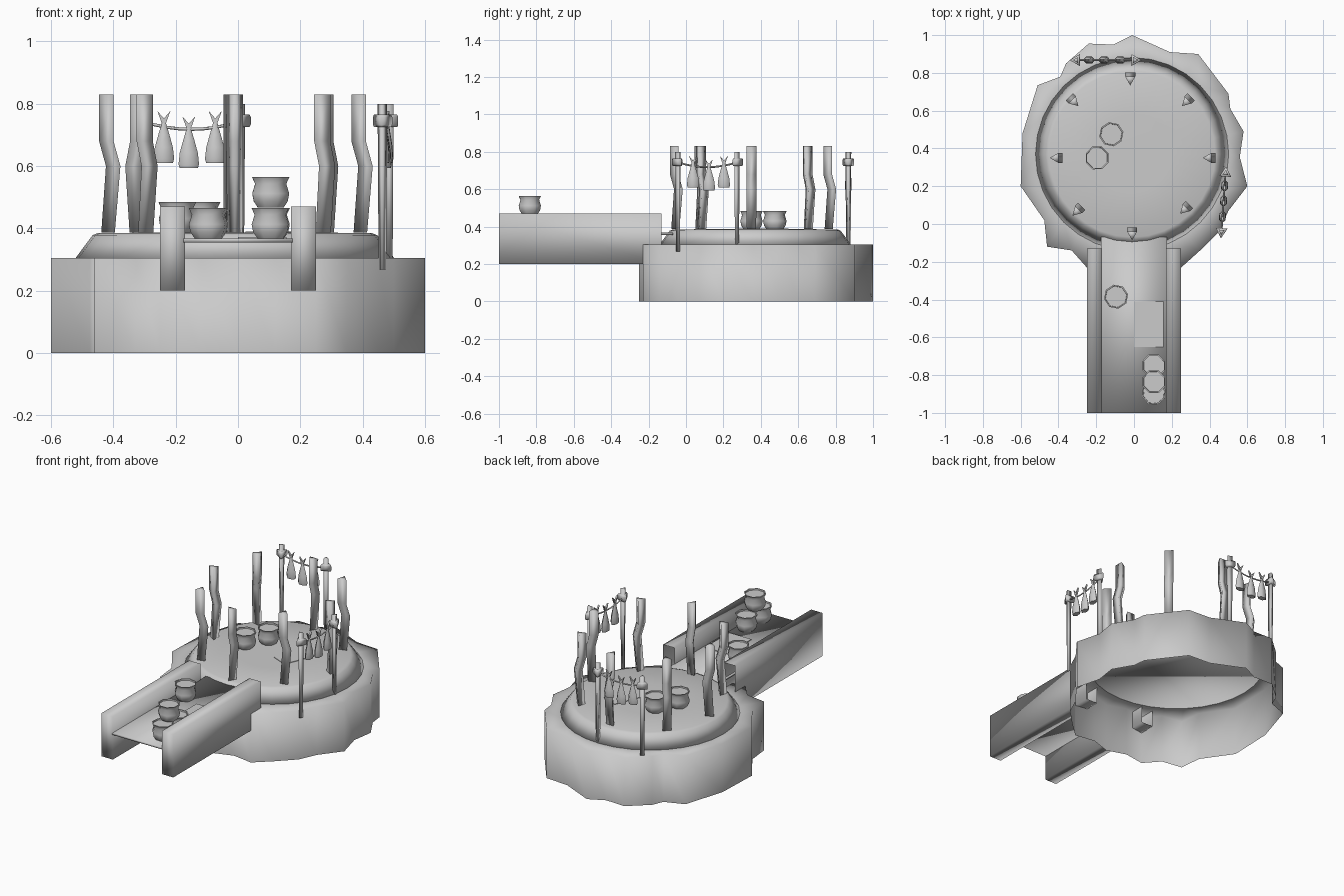
import bpy, bmesh
from math import sin, cos, pi, radians
from mathutils import Matrix, Vector

if "Cube" in bpy.data.objects:
    bpy.data.objects.remove(bpy.data.objects["Cube"])


def finish(name, bm, smooth=180, matrix=None):
    if matrix:
        bm.transform(matrix)
    bmesh.ops.recalc_face_normals(bm, faces=bm.faces)
    me = bpy.data.meshes.new(name)
    bm.to_mesh(me)
    bm.free()
    ob = bpy.data.objects.new(name, me)
    bpy.context.collection.objects.link(ob)
    bpy.ops.object.select_all(action='DESELECT')
    ob.select_set(True)
    bpy.context.view_layer.objects.active = ob
    bpy.ops.object.shade_smooth_by_angle(angle=radians(smooth))
    return ob


def loft(bm, rings, cap_start=True, cap_end=True):
    """Skin a list of equal-length point rings."""
    vs = [[bm.verts.new(p) for p in r] for r in rings]
    n = len(vs[0])
    for a, b in zip(vs, vs[1:]):
        for i in range(n):
            j = (i + 1) % n
            bm.faces.new((a[i], a[j], b[j], b[i]))
    if cap_start:
        bm.faces.new(vs[0][::-1])
    if cap_end:
        bm.faces.new(vs[-1])
    return vs


def ring(n, r, z, x=0, y=0, ry=None, turn=0):
    ry = r if ry is None else ry
    return [Vector((x + r * cos(turn + 2 * pi * i / n), y + ry * sin(turn + 2 * pi * i / n), z))
            for i in range(n)]


def box(name, lo, hi, turn=0, smooth=180, open_back=False):
    bm = bmesh.new()
    bmesh.ops.create_cube(bm, size=1)
    if open_back:
        bm.normal_update()
        bmesh.ops.delete(bm, geom=[f for f in bm.faces if f.normal.y > .9], context='FACES_ONLY')
    size = [h - l for l, h in zip(lo, hi)]
    mid = [(h + l) / 2 for l, h in zip(lo, hi)]
    return finish(name, bm, smooth, Matrix.Translation(mid) @ Matrix.Rotation(turn, 4, 'Z')
                  @ Matrix.Diagonal((*size, 1)))


# Base: rippled rock wall, open underneath, with a ledge around the mound
outline = [(-.01, 1), (.19, .91), (.34, .90), (.50, .69), (.51, .61), (.58, .49), (.56, .355),
           (.6, .2), (.5, .07), (.45, -.04), (.35, -.14), (.25, -.23), (.12, -.21), (0, -.25),
           (-.12, -.21), (-.25, -.23), (-.33, -.14), (-.46, -.12), (-.475, .02), (-.6, .2),
           (-.59, .48), (-.51, .735), (-.39, .78), (-.36, .85), (-.24, .955), (-.11, .95)]
bm = bmesh.new()
wall = loft(bm, [[(x, y, z) for x, y in outline] for z in (0, .305)], False, False)
inner = [bm.verts.new(p) for p in ring(32, .51, .305, -.01, .37)]
rim = [bm.edges.new((inner[i - 1], inner[i])) for i in range(32)]
rim += [bm.edges.get((wall[1][i - 1], wall[1][i])) for i in range(len(outline))]
bmesh.ops.triangle_fill(bm, edges=rim, use_beauty=True)
finish('island_base', bm)

# Low mound, closed underneath
bm = bmesh.new()
loft(bm, [ring(32, r, z, -.01, .37) for r, z in
          ((.512, .304), (.457, .378), (.44, .385), (.2, .387))])
finish('mound', bm)

# Entrance walkway; the wall ends inside the base are open
box('walkway_floor', (-.175, -1, .355), (.175, -.07, .368))
for side in (-1, 1):
    xs = sorted((side * .17, side * .25))
    box('walkway_wall', (xs[0], -1, .2), (xs[1], -.13, .47), open_back=True)

# Thin mats
box('walkway_mat', (0, -.65, .366), (.155, -.41, .372), smooth=30)
box('mound_mat', (.065, .295, .386), (.175, .535, .390), radians(-22), 30)

# Crooked three-sided posts around the mound
for x, y, deg in ((.4, .35, 0), (.28, .65, 45), (-.02, .77, 90), (-.32, .65, 135),
                  (-.41, .35, 0), (-.30, .07, 45), (-.01, -.05, 90), (.27, .08, 45)):
    bm = bmesh.new()
    loft(bm, [ring(3, r, z, d, turn=pi) for z, d, r in
              ((.386, .0, .029), (.6, .017, .031), (.68, -.005, .031), (.83, -.005, .031))])
    finish('crooked_post', bm, matrix=Matrix.Translation((x, y, 0)) @ Matrix.Rotation(radians(deg), 4, 'Z'))


# Clay pots
def pot(x, y, z, turn=.2):
    bm = bmesh.new()
    loft(bm, [ring(8, r, z + h, x, y, turn=turn) for r, h in
              ((.045, 0), (.059, .02), (.064, .045), (.054, .076), (.065, .098), (.058, .098), (.057, .09))])
    finish('clay_pot', bm, 55)


for p in ((-.12, .475, .386), (-.195, .35, .386, .4), (-.095, -.385, .368), (.105, -.75, .368, .4),
          (.105, -.895, .368, .3), (.105, -.835, .467, .4)):
    pot(*p)


# Drying racks: two poles, a sagging rope and three hanging fish, built along local +x
def rack(x, y, deg):
    m = Matrix.Translation((x, y, 0)) @ Matrix.Rotation(radians(deg), 4, 'Z')
    span = .31
    for px, turn in ((0, pi), (span, 0)):
        bm = bmesh.new()
        loft(bm, [ring(3, .014, .268, px, turn=turn), ring(3, .018, .8, px, turn=turn)])
        finish('rack_pole', bm, matrix=m)
        bm = bmesh.new()
        loft(bm, [ring(3, r, z, px, turn=turn) for r, z in
                  ((.032, .725), (.036, .733), (.036, .757), (.032, .765))])
        finish('rope_knot', bm, matrix=m)
    bm = bmesh.new()
    rings = []
    for i in range(9):
        t = i / 8
        z = .743 - .1 * t * (1 - t)
        rings.append([Vector((span * t, .005 * cos(a), z + .005 * sin(a)))
                      for a in (0, pi / 2, pi, 3 * pi / 2)])
    loft(bm, rings)
    finish('rack_rope', bm, matrix=m)
    for fx, drop in ((.078, 0), (.163, .017), (.243, 0)):
        bm = bmesh.new()
        # body, head down
        loft(bm, [ring(6, r, z - drop, fx, ry=r * .62) for r, z in
                  ((.029, .61), (.033, .623), (.029, .66), (.018, .70), (.007, .738))])
        # forked tail
        tail = [(-.007, .738), (.007, .738), (.021, .777), (0, .753), (-.021, .777)]
        loft(bm, [[Vector((fx + a, d, z - drop)) for a, z in tail] for d in (-.005, .005)])
        finish('hanging_fish', bm, 75, m)


rack(.463, -.04, 86)
rack(.005, .868, 180)
